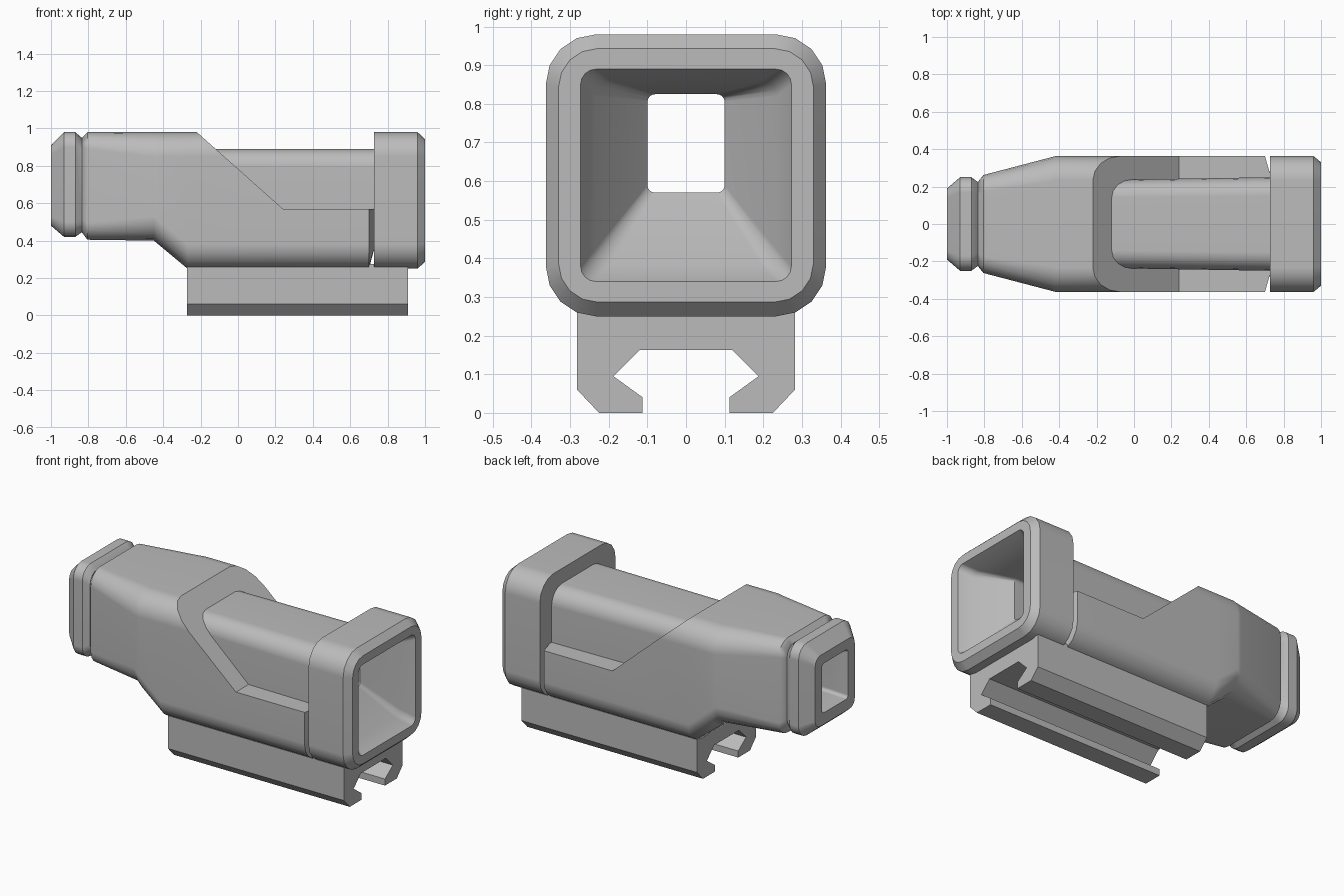
import bpy, bmesh, math

if "Cube" in bpy.data.objects:
    bpy.data.objects.remove(bpy.data.objects["Cube"], do_unlink=True)

grey = bpy.data.materials.new("neutral grey")
grey.use_nodes = True
grey.diffuse_color = (0.5, 0.5, 0.5, 1)
grey.node_tree.nodes["Principled BSDF"].inputs["Base Color"].default_value = (0.5, 0.5, 0.5, 1)


def make_object(name, bm):
    bmesh.ops.recalc_face_normals(bm, faces=bm.faces)
    mesh = bpy.data.meshes.new(name)
    bm.to_mesh(mesh)
    bm.free()
    mesh.materials.append(grey)
    obj = bpy.data.objects.new(name, mesh)
    bpy.context.collection.objects.link(obj)
    return obj


def rounded_ring(bm, x, half, low, high, radius, steps=4):
    """Rounded rectangle of vertices across the x axis."""
    mid, tall = (low + high) / 2, (high - low) / 2
    ring = []
    for quarter, (sy, sz) in enumerate(((1, 1), (-1, 1), (-1, -1), (1, -1))):
        for i in range(steps + 1):
            a = math.pi / 2 * (quarter + i / steps)
            ring.append(bm.verts.new((x,
                                      sy * (half - radius) + radius * math.cos(a),
                                      mid + sz * (tall - radius) + radius * math.sin(a))))
    return ring


def loft(name, sections):
    """Skin through all sections and back to the first, giving a hollow solid."""
    bm = bmesh.new()
    rings = [rounded_ring(bm, *s) for s in sections]
    for a, b in zip(rings, rings[1:] + rings[:1]):
        for i in range(len(a)):
            j = (i + 1) % len(a)
            bm.faces.new((a[i], a[j], b[j], b[i]))
    return make_object(name, bm)


def prism(name, outline, axis, start, end):
    """Extrude a closed outline (given with z second) along x or y."""
    bm = bmesh.new()
    place = (lambda u, z: (start, u, z)) if axis == "x" else (lambda u, z: (u, start, z))
    face = bm.faces.new([bm.verts.new(place(u, z)) for u, z in outline])
    out = bmesh.ops.extrude_face_region(bm, geom=[face])
    shift = (end - start, 0, 0) if axis == "x" else (0, end - start, 0)
    bmesh.ops.translate(bm, vec=shift, verts=[v for v in out["geom"] if isinstance(v, bmesh.types.BMVert)])
    return make_object(name, bm)


def smooth(obj, degrees):
    bpy.ops.object.select_all(action="DESELECT")
    obj.select_set(True)
    bpy.context.view_layer.objects.active = obj
    for mod in list(obj.modifiers):
        bpy.ops.object.modifier_apply(modifier=mod.name)
    bpy.ops.object.shade_smooth_by_angle(angle=math.radians(degrees))
    obj.modifiers.new("weighted normals", "WEIGHTED_NORMAL").keep_sharp = True


# Sight tube: eyepiece ring, inner barrel, front hood, funnel and through window
tube = loft("sight_tube", [
    (-1.00, 0.19, 0.48, 0.91, 0.05),
    (-0.93, 0.25, 0.42, 0.98, 0.08),
    (-0.87, 0.25, 0.42, 0.98, 0.08),
    (-0.835, 0.225, 0.445, 0.95, 0.07),
    (-0.80, 0.225, 0.445, 0.89, 0.09),
    (0.727, 0.25, 0.35, 0.89, 0.10),
    (0.727, 0.363, 0.25, 0.98, 0.13),
    (0.96, 0.363, 0.25, 0.98, 0.13),
    (1.00, 0.33, 0.287, 0.943, 0.10),
    (1.00, 0.273, 0.34, 0.89, 0.04),
    (0.92, 0.235, 0.383, 0.86, 0.04),
    (0.75, 0.10, 0.57, 0.825, 0.02),
    (-0.90, 0.10, 0.57, 0.825, 0.02),
    (-1.00, 0.125, 0.55, 0.85, 0.02),
])
smooth(tube, 30)

# Outer housing wrapped around the barrel, narrowed to the rear
housing = loft("housing", [
    (-0.835, 0.225, 0.445, 0.95, 0.07),
    (-0.805, 0.262, 0.405, 0.98, 0.09),
    (-0.45, 0.355, 0.40, 0.98, 0.13),
    (-0.42, 0.363, 0.375, 0.98, 0.13),
    (-0.27, 0.363, 0.25, 0.98, 0.13),
    (0.70, 0.363, 0.25, 0.98, 0.13),
    (0.727, 0.27, 0.35, 0.90, 0.10),
    (0.727, 0.20, 0.47, 0.84, 0.06),
    (-0.835, 0.20, 0.47, 0.84, 0.06),
])

# Sloped cutaway that exposes the barrel
slope = 0.41 / 0.46
cutter = prism("cutaway_cutter", [
    (0.24, 0.57), (0.90, 0.57), (0.90, 1.10), (0.24 - 0.53 / slope, 1.10)], "y", -0.6, 0.6)
cut = housing.modifiers.new("cutaway", "BOOLEAN")
cut.operation = "DIFFERENCE"
cut.solver = "EXACT"
cut.object = cutter
smooth(housing, 41.2)
bpy.data.objects.remove(cutter, do_unlink=True)

# Mounting rail clamp with a dovetail slot
half_profile = [(0.282, 0.275), (0.282, 0.06), (0.225, 0), (0.112, 0),
                (0.112, 0.04), (0.188, 0.095), (0.12, 0.163)]
outline = half_profile + [(-y, z) for y, z in reversed(half_profile)]
prism("rail_clamp", outline, "x", -0.272, 0.908)
